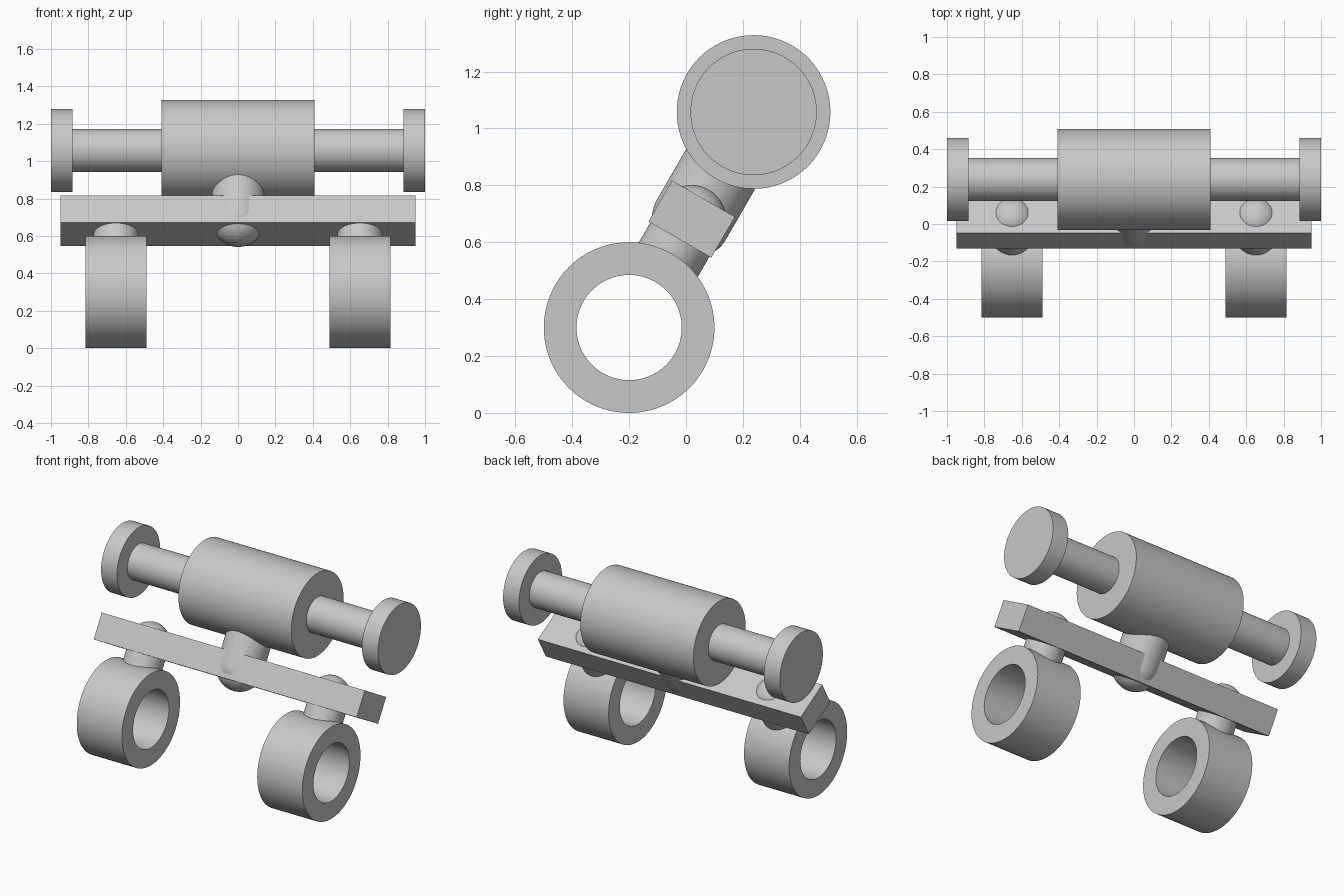
import bpy, bmesh, math
from mathutils import Matrix, Vector

cube = bpy.data.objects.get("Cube")
if cube:
    bpy.data.objects.remove(cube, do_unlink=True)

grey = bpy.data.materials.new("light grey")
grey.use_nodes = True
grey.diffuse_color = (0.58, 0.58, 0.58, 1)
grey.node_tree.nodes["Principled BSDF"].inputs["Base Color"].default_value = grey.diffuse_color

TILT = math.radians(30)
LEAN = Matrix.Rotation(-TILT, 4, 'X')          # linkage leans back
ACROSS = Matrix.Rotation(math.pi / 2, 4, 'Y')  # turned parts lie along x
RING = Vector((0, -0.2, 0.3))
UP = Vector((0, math.sin(TILT), math.cos(TILT)))
BAR = RING + UP * 0.44
BODY = RING + UP * 0.875


def finish(bm, name, location, rotation):
    bmesh.ops.recalc_face_normals(bm, faces=bm.faces)
    mesh = bpy.data.meshes.new(name)
    bm.to_mesh(mesh)
    bm.free()
    mesh.materials.append(grey)
    ob = bpy.data.objects.new(name, mesh)
    bpy.context.collection.objects.link(ob)
    ob.matrix_world = Matrix.Translation(location) @ rotation
    bpy.ops.object.select_all(action='DESELECT')
    ob.select_set(True)
    bpy.context.view_layer.objects.active = ob
    bpy.ops.object.shade_smooth_by_angle(angle=math.radians(30))
    return ob


def lathe(name, profile, location, rotation, closed=False, steps=96):
    """Turn a (radius, height) profile about the local z axis."""
    bm = bmesh.new()
    verts = [bm.verts.new((r, 0, h)) for r, h in profile]
    pairs = list(zip(verts, verts[1:]))
    if closed:
        pairs.append((verts[-1], verts[0]))
    edges = [bm.edges.new(p) for p in pairs]
    bmesh.ops.spin(bm, geom=verts + edges, cent=(0, 0, 0), axis=(0, 0, 1),
                   angle=math.tau, steps=steps, use_duplicate=False)
    bmesh.ops.remove_doubles(bm, verts=bm.verts, dist=0.0001)
    return finish(bm, name, location, rotation)


def disc_profile(r, half):
    return [(0, -half), (r, -half), (r, half), (0, half)]


def domed_profile(r, start, steps=16):
    """Pin from height start to a round dome centred on height zero."""
    angles = [i * math.pi / 2 / steps for i in range(steps)]
    side = 1 if start < 0 else -1
    dome = [(r * math.cos(a), side * r * math.sin(a)) for a in angles]
    return [(0, start), (r, start)] + dome + [(0, side * r)]


# Upper roller
lathe("roller_body", disc_profile(0.27, 0.408), BODY, ACROSS)
lathe("roller_rod", disc_profile(0.115, 0.9), BODY, ACROSS)

# Crossbar
bm = bmesh.new()
bmesh.ops.create_cube(bm, size=1)
bmesh.ops.scale(bm, vec=(1.9, 0.255, 0.166), verts=bm.verts)
finish(bm, "crossbar", BAR, LEAN)

# Central pin, rounded below the crossbar
lathe("central_pin", domed_profile(0.14, 0.3), BAR, LEAN)

# Paired end discs, rings and their pins, rounded above the crossbar
ring_profile = [(0.185, -0.163), (0.3, -0.163), (0.3, 0.163), (0.185, 0.163)]
for side, label in ((1, "left"), (-1, "right")):
    lathe(label + "_end_disc", disc_profile(0.222, 0.0575),
          BODY + Vector((side * 0.9425, 0, 0)), ACROSS)
    shift = Vector((side * 0.652, 0, 0))
    lathe(label + "_ring", ring_profile, RING + shift, ACROSS, closed=True)
    lathe(label + "_ring_pin", domed_profile(0.12, -0.21), BAR + shift, LEAN)
